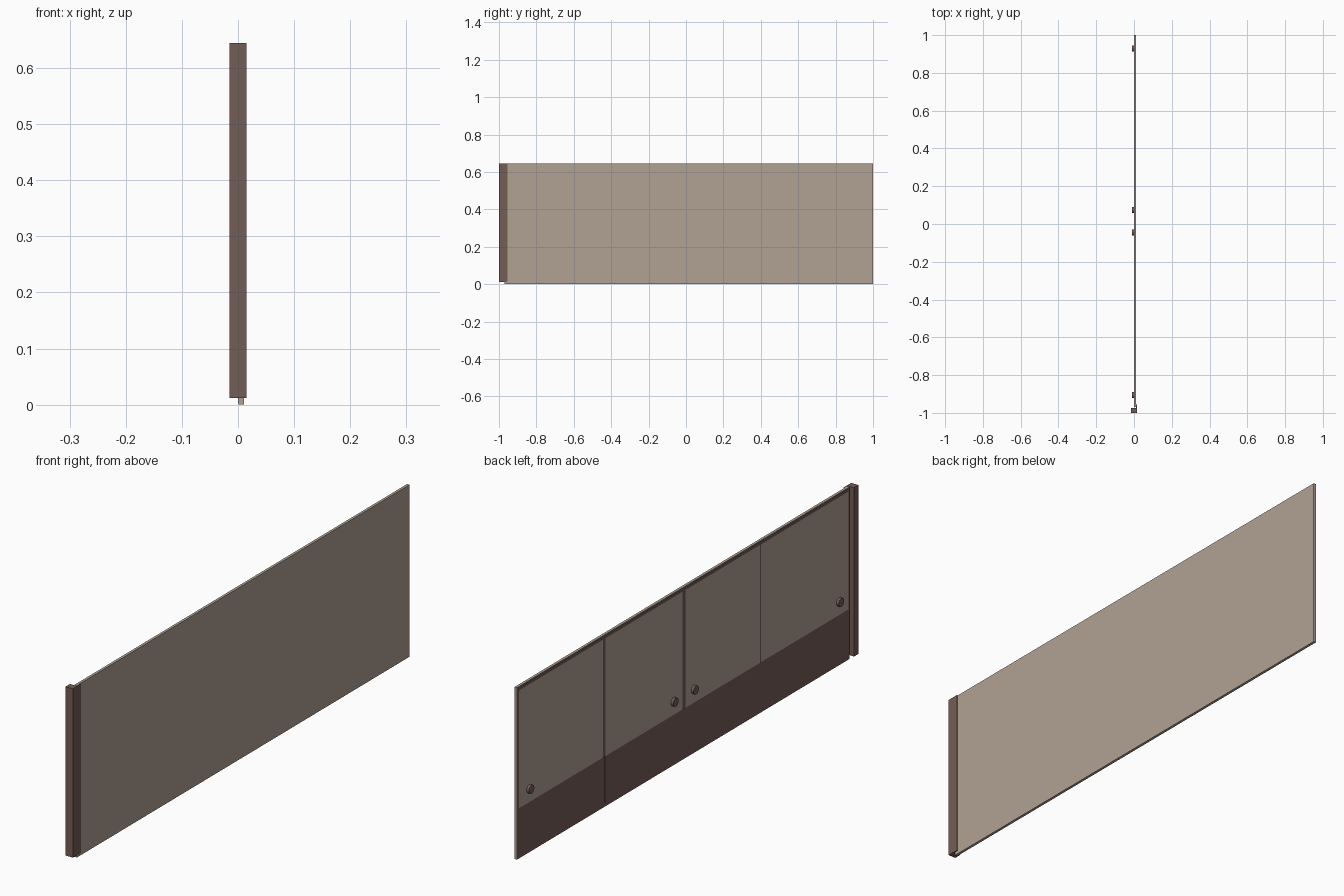
import bpy, bmesh, math
from mathutils import Matrix

if "Cube" in bpy.data.objects:
    bpy.data.objects.remove(bpy.data.objects["Cube"])


def material(name, rgb):
    m = bpy.data.materials.new(name)
    lin = [((c / 255 + 0.055) / 1.055) ** 2.4 for c in rgb]
    m.diffuse_color = (*lin, 1)
    m.use_nodes = True
    m.node_tree.nodes["Principled BSDF"].inputs["Base Color"].default_value = m.diffuse_color
    return m


TAN = material("tan", (177, 162, 149))
BROWN = material("brown", (116, 93, 86))


def finish(name, bm, mat):
    bmesh.ops.recalc_face_normals(bm, faces=bm.faces)
    mesh = bpy.data.meshes.new(name)
    bm.to_mesh(mesh)
    bm.free()
    mesh.materials.append(mat)
    obj = bpy.data.objects.new(name, mesh)
    bpy.context.collection.objects.link(obj)
    return obj


def box(name, x, y, z, mat):
    bm = bmesh.new()
    bmesh.ops.create_cube(bm, size=1)
    for v in bm.verts:
        v.co = [a + (b - a) * (c + 0.5) for (a, b), c in zip((x, y, z), v.co)]
    return finish(name, bm, mat)


TOP = 0.645

# outer sheet facing +x
box("main_panel", (0.001, 0.011), (-0.97, 1.0), (0, TOP), TAN)

# brown backing, seen in the gaps between doors and as the lower panel
box("backing_board", (-0.0002, 0.002), (-0.968, 0.997), (0.003, TOP - 0.003), BROWN)

# four doors above the lower panel
for i, (a, b) in enumerate([(0.492, 0.990), (0.022, 0.478),
                            (-0.437, 0.008), (-0.960, -0.443)]):
    box(f"door_{i + 1}", (-0.0012, 0.001), (a, b), (0.19, TOP - 0.012), TAN)

# lower fronts, split under the first door gap, and bottom rail
for i, (a, b) in enumerate([(0.488, 0.990), (-0.960, 0.482)]):
    box(f"lower_front_{i + 1}", (-0.0012, 0.001), (a, b), (0.016, 0.19), BROWN)

# round knobs
for i, y in enumerate([0.93, 0.075, -0.045, -0.905]):
    bm = bmesh.new()
    bmesh.ops.create_cone(bm, cap_ends=True, segments=16, radius1=0.016,
                          radius2=0.016, depth=0.010,
                          matrix=Matrix.Translation((-0.006, y, 0.24))
                          @ Matrix.Rotation(math.pi / 2, 4, 'Y'))
    finish(f"knob_{i + 1}", bm, BROWN)

# L-shaped corner post, wrapping the panel edge
profile = [(-0.015, -1.0), (0.015, -1.0), (0.015, -0.955),
           (0.011, -0.955), (0.011, -0.974), (-0.015, -0.974)]
bm = bmesh.new()
face = bm.faces.new([bm.verts.new((x, y, 0.012)) for x, y in profile])
ext = bmesh.ops.extrude_face_region(bm, geom=[face])
bmesh.ops.translate(bm, vec=(0, 0, TOP - 0.012),
                    verts=[g for g in ext["geom"] if isinstance(g, bmesh.types.BMVert)])
# close the underside if the extrusion consumed it
bmesh.ops.holes_fill(bm, edges=bm.edges, sides=8)
finish("corner_post", bm, BROWN)
